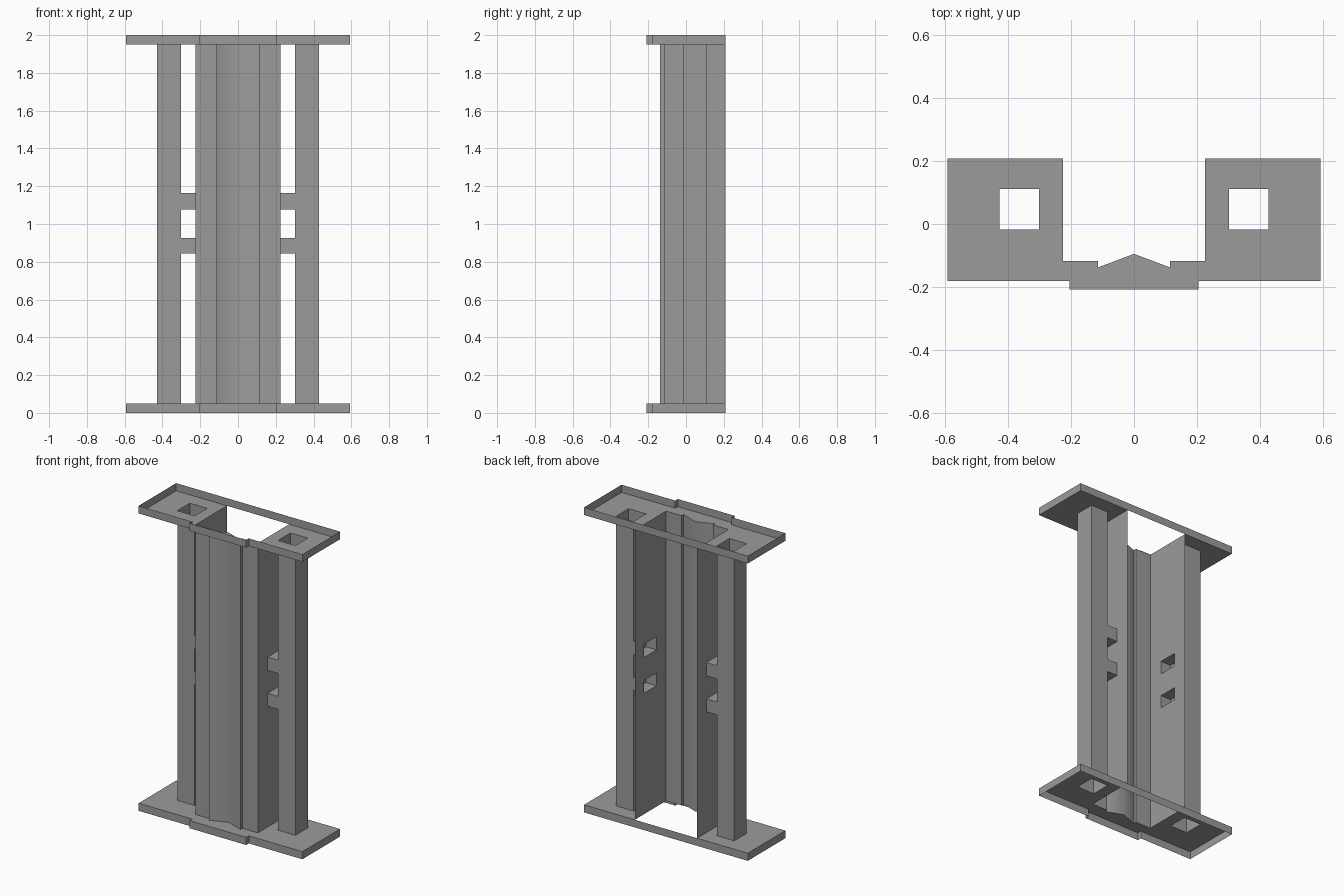
import bpy, bmesh, math
from mathutils import Vector

cube = bpy.data.objects.get("Cube")
if cube:
    bpy.data.objects.remove(cube)

grey = bpy.data.materials.new("plain grey")
grey.use_nodes = True
COLOUR = (0.33, 0.33, 0.33, 1)
grey.diffuse_color = COLOUR
grey.node_tree.nodes["Principled BSDF"].inputs["Base Color"].default_value = COLOUR

LOW, HIGH = 0.05, 1.95          # plate levels
BACK, FRONT, LIP = 0.208, -0.181, -0.208
HALF, LIP_X = 0.594, 0.205
WALL_X = 0.226
COL_X, COL_Y = (0.302, 0.428), (-0.017, 0.112)
TUBE_Z = [(0.843, 0.927), (1.078, 1.165)]


def finish(name, bm, smooth=False):
    mesh = bpy.data.meshes.new(name)
    bm.to_mesh(mesh)
    bm.free()
    mesh.materials.append(grey)
    if smooth:
        mesh.shade_smooth()
        mesh.set_sharp_from_angle(angle=math.radians(50))
    obj = bpy.data.objects.new(name, mesh)
    bpy.context.collection.objects.link(obj)
    return obj


def sweep(name, profile, base, offset, closed=True, smooth=False):
    """Open-ended sheet swept from a profile placed by base(u, v)."""
    bm = bmesh.new()
    a = [bm.verts.new(base(*p)) for p in profile]
    b = [bm.verts.new(base(*p) + Vector(offset)) for p in profile]
    n = len(profile)
    for i in range(n if closed else n - 1):
        j = (i + 1) % n
        bm.faces.new((a[i], a[j], b[j], b[i]))
    return finish(name, bm, smooth)


def sheet(name, loops, base, normal):
    """Flat sheet: first loop is the outline, the others are holes."""
    bm = bmesh.new()
    edges = []
    for loop in loops:
        vs = [bm.verts.new(base(*p)) for p in loop]
        edges += [bm.edges.new((vs[i - 1], vs[i])) for i in range(len(vs))]
    bmesh.ops.triangle_fill(bm, edges=edges, use_beauty=True, normal=normal)
    bm.normal_update()
    flip = [f for f in bm.faces if f.normal.dot(Vector(normal)) < 0]
    bmesh.ops.reverse_faces(bm, faces=flip)
    return finish(name, bm)


def rect(us, vs):
    return [(us[0], vs[0]), (us[1], vs[0]), (us[1], vs[1]), (us[0], vs[1])]


def at_z(z):
    return lambda x, y: Vector((x, y, z))


def at_x(x):
    return lambda y, z: Vector((x, y, z))


# Shared profiles
web_half = [(WALL_X, -0.117), (0.114, -0.117), (0.114, -0.138)]
web = [(-x, y) for x, y in web_half] + [(0, -0.095)] + web_half[::-1]
front_edge = [(-HALF, FRONT), (-LIP_X, FRONT), (-LIP_X, LIP),
              (LIP_X, LIP), (LIP_X, FRONT), (HALF, FRONT)]
rim_outline = front_edge + [(HALF, BACK), (-HALF, BACK)]
plate_outline = (front_edge + [(HALF, BACK), (WALL_X, BACK)] + web[::-1]
                 + [(-WALL_X, BACK), (-HALF, BACK)])
columns = {"left": rect(COL_X, COL_Y),
           "right": rect((-COL_X[1], -COL_X[0]), COL_Y)}

# End plates with outward-turned rims
for label, z, rim in (("bottom", LOW, -LOW), ("top", HIGH, 2 - HIGH)):
    sheet(label + "_plate", [plate_outline, *columns.values()], at_z(z), (0, 0, 1))
    sweep(label + "_rim", rim_outline, at_z(min(z, z + rim)), (0, 0, abs(rim)))

# Creased front web of the channel
sweep("channel_web", web, at_z(LOW), (0, 0, HIGH - LOW), closed=False, smooth=True)

# Columns, channel walls and connecting tubes on both sides
openings = [rect(COL_Y, z) for z in TUBE_Z]
wall = rect((-0.117, BACK), (LOW, HIGH))
for side, s in (("left", 1), ("right", -1)):
    sweep(side + "_column", columns[side], at_z(LOW), (0, 0, HIGH - LOW))
    sheet(side + "_channel_wall", [wall, *openings], at_x(s * WALL_X), (s, 0, 0))
    start = WALL_X if s > 0 else -COL_X[0]
    for label, opening in zip(("lower", "upper"), openings):
        sweep(f"{side}_{label}_tube", opening, at_x(start), (COL_X[0] - WALL_X, 0, 0))
